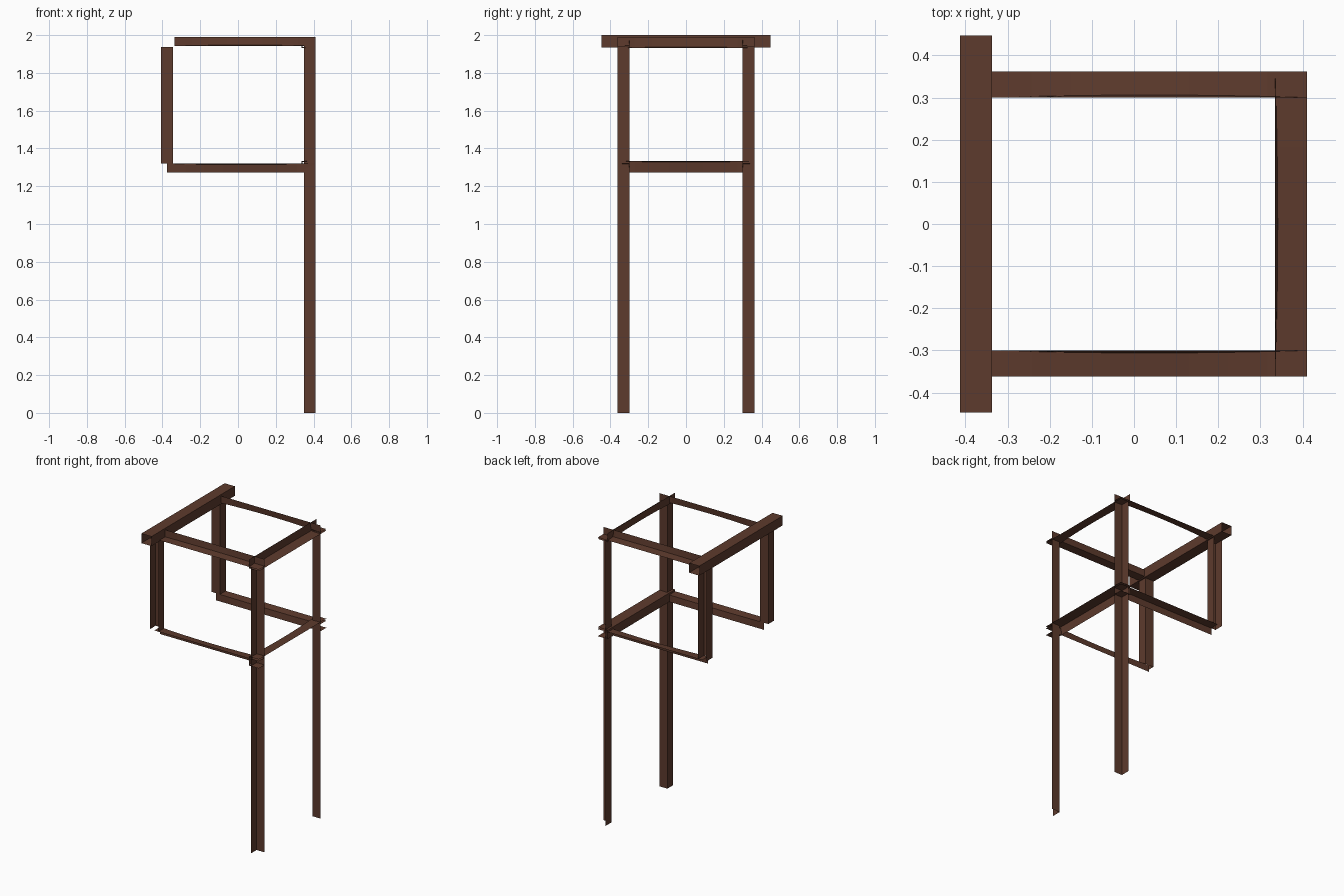
import bpy
import bmesh

cube = bpy.data.objects.get("Cube")
if cube:
    bpy.data.objects.remove(cube, do_unlink=True)

COLOR = (0.11, 0.043, 0.026, 1.0)
brown = bpy.data.materials.new("dark brown wood")
brown.use_nodes = True
brown.diffuse_color = COLOR
brown.node_tree.nodes["Principled BSDF"].inputs["Base Color"].default_value = COLOR


def place(axis, t, a, b):
    """Put a section point (a, b) at distance t along an axis."""
    return {"x": (t, a, b), "y": (a, t, b), "z": (a, b, t)}[axis]


def sheet_bar(name, axis, start, end, profile, closed=False, bow=None):
    """Sweep an open thin section; bow = (point index, da, db) bends one edge."""
    steps = 8 if bow else 1
    bm = bmesh.new()
    rows = []
    for i in range(steps + 1):
        f = i / steps
        bend = 4 * f * (1 - f)
        row = []
        for k, (a, b) in enumerate(profile):
            if bow and k == bow[0]:
                a, b = a + bow[1] * bend, b + bow[2] * bend
            row.append(bm.verts.new(place(axis, start + (end - start) * f, a, b)))
        rows.append(row)
    n = len(profile)
    for r0, r1 in zip(rows, rows[1:]):
        for k in range(n if closed else n - 1):
            m = (k + 1) % n
            bm.faces.new((r0[k], r0[m], r1[m], r1[k]))
    bmesh.ops.recalc_face_normals(bm, faces=bm.faces)
    mesh = bpy.data.meshes.new(name)
    bm.to_mesh(mesh)
    bm.free()
    mesh.materials.append(brown)
    obj = bpy.data.objects.new(name, mesh)
    bpy.context.collection.objects.link(obj)
    return obj


IN, OUT = 0.30, 0.362       # inner and outer depth of the frame
LEG_IN, LEG_OUT = 0.35, 0.41
TOP, TOP_LOW = 1.99, 1.942  # upper rails
MID, MID_LOW = 1.32, 1.272  # lower rails
SAG = 0.006

for side, label in ((-1, "front"), (1, "back")):
    yi, yo = side * IN, side * OUT
    # tall legs, angle section open to the outside
    sheet_bar(label + "_leg", "z", 0, TOP_LOW,
              [(LEG_IN, yo), (LEG_IN, yi), (LEG_OUT, yi)])
    # short hanging posts, channel section
    sheet_bar(label + "_hanging_post", "z", MID, TOP_LOW - 0.006,
              [(-0.345, yo), (-0.345, yi), (-0.408, yi), (-0.408, yo)])
    # upper and lower side rails with a slightly bent inner edge
    sheet_bar(label + "_upper_rail", "x", -0.337, LEG_OUT,
              [(yi, TOP), (yi, TOP_LOW), (yo, TOP_LOW)],
              bow=(1, side * SAG, SAG))
    sheet_bar(label + "_lower_rail", "x", -0.375, LEG_OUT,
              [(yi, MID_LOW), (yi, MID), (yo, MID)],
              bow=(1, side * SAG, -SAG))
    # small plate under each lower corner
    sheet_bar(label + "_corner_plate", "x", 0.337, LEG_OUT,
              [(yi, MID_LOW), (yo, MID_LOW)])

# cross rails between the legs
sheet_bar("upper_cross_rail", "y", -OUT, OUT,
          [(0.335, TOP), (0.335, 1.932), (LEG_OUT, 1.932)], bow=(1, SAG, SAG))
sheet_bar("lower_cross_rail", "y", -OUT, OUT,
          [(0.335, MID_LOW), (0.335, 1.333), (LEG_OUT, 1.333)], bow=(1, SAG, -SAG))

# long hollow beam over the hanging posts
sheet_bar("top_beam", "y", -0.447, 0.447,
          [(-0.413, 1.935), (-0.337, 1.935), (-0.337, 2.0), (-0.413, 2.0)], closed=True)
